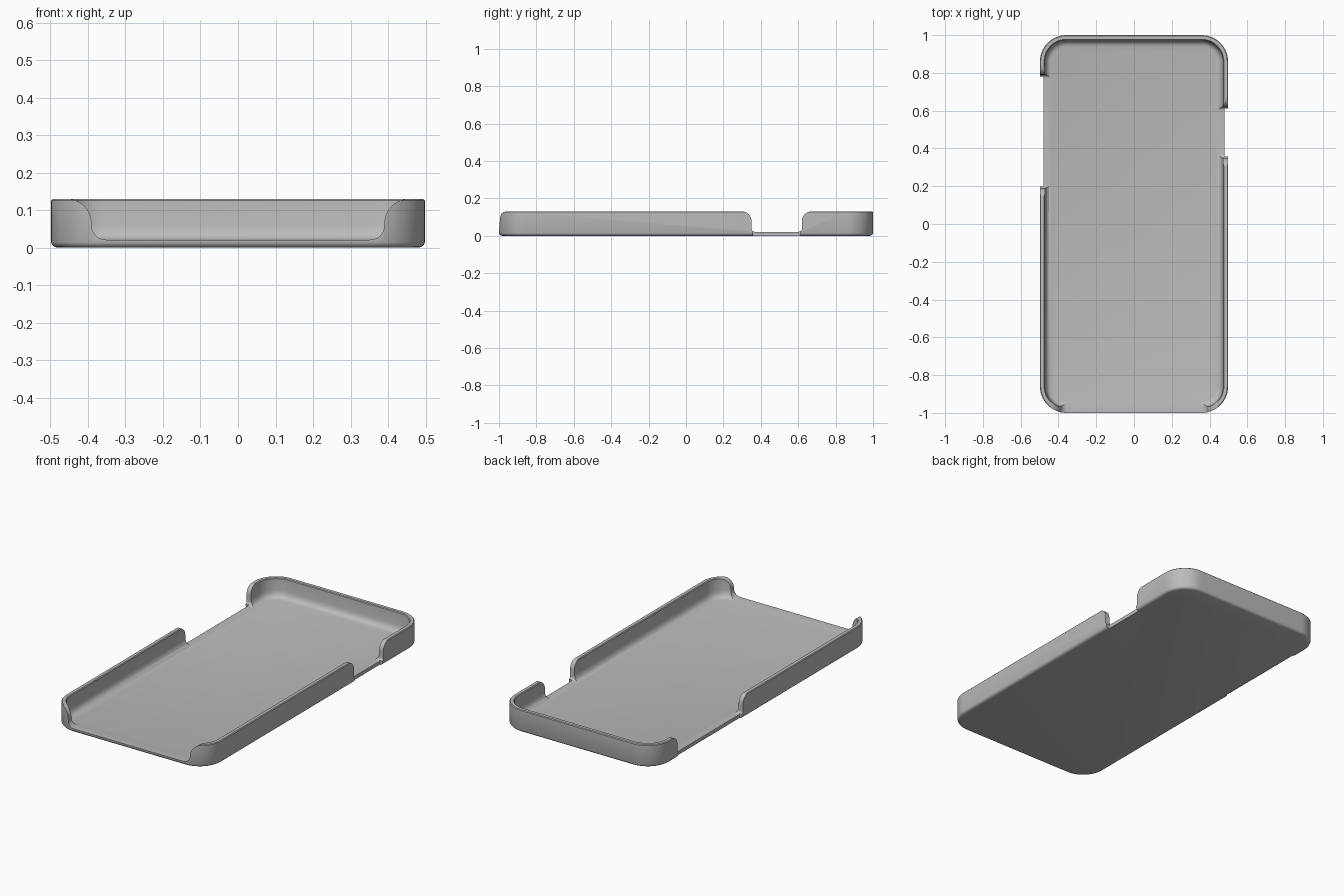
import bpy, bmesh, math
from mathutils import Vector

cube = bpy.data.objects.get("Cube")
if cube:
    bpy.data.objects.remove(cube, do_unlink=True)

HALF_W, HALF_L, HEIGHT, FLOOR, RADIUS = 0.498, 1.0, 0.13, 0.02, 0.14

grey = bpy.data.materials.new("case grey")
grey.use_nodes = True
grey.diffuse_color = (0.5, 0.5, 0.5, 1)
grey.node_tree.nodes["Principled BSDF"].inputs["Base Color"].default_value = (0.5, 0.5, 0.5, 1)


def make_object(name, bm):
    bmesh.ops.recalc_face_normals(bm, faces=bm.faces)
    mesh = bpy.data.meshes.new(name)
    bm.to_mesh(mesh)
    bm.free()
    obj = bpy.data.objects.new(name, mesh)
    mesh.materials.append(grey)
    bpy.context.collection.objects.link(obj)
    return obj


def arc(cx, cz, r, start, end, steps=10):
    angles = [math.radians(start + (end - start) * i / steps) for i in range(steps + 1)]
    return [(cx + r * math.cos(a), cz + r * math.sin(a)) for a in angles]


def rounded_rect(inset):
    r, x, y = RADIUS - inset, HALF_W - RADIUS, HALF_L - RADIUS
    corners = [(x, y, 0), (-x, y, 90), (-x, -y, 180), (x, -y, 270)]
    return [p for cx, cy, a in corners for p in arc(cx, cy, r, a, a + 90, 14)]


def tray():
    # Wall section as (inset, height), from the underside over the rim to the floor
    section = [(0.016, 0), (0.009, 0.002), (0.003, 0.007), (0, 0.014),
               (0, HEIGHT - 0.004), (0.004, HEIGHT), (0.022, HEIGHT), (0.026, HEIGHT - 0.004),
               (0.028, 0.06), (0.031, 0.043), (0.038, 0.03), (0.048, 0.023), (0.06, FLOOR)]
    bm = bmesh.new()
    rings = [[bm.verts.new((x, y, z)) for x, y in rounded_rect(inset)] for inset, z in section]
    for low, high in zip(rings, rings[1:]):
        for i in range(len(low)):
            j = (i + 1) % len(low)
            bm.faces.new((low[i], low[j], high[j], high[i]))
    bm.faces.new(rings[0])
    bm.faces.new(rings[-1])
    return make_object("phone_case", bm)


def notch_profile(a, b, flare, fillet):
    # Flared mouth, straight sides and filleted bottom corners
    base, top = FLOOR + 0.001, HEIGHT + 0.05
    right = arc(b - fillet, base + fillet, fillet, -90, 0)
    right += arc(b + flare, HEIGHT - flare, flare, 180, 90) + [(b + flare, top)]
    return right + [(a + b - u, z) for u, z in reversed(right)]


def prism(name, profile, place, start, end):
    bm = bmesh.new()
    face = bm.faces.new([bm.verts.new(place(u, z, start)) for u, z in profile])
    moved = bmesh.ops.extrude_face_region(bm, geom=[face])["geom"]
    shift = Vector(place(0, 0, end)) - Vector(place(0, 0, start))
    bmesh.ops.translate(bm, verts=[v for v in moved if isinstance(v, bmesh.types.BMVert)], vec=shift)
    obj = make_object(name, bm)
    obj.hide_render = True
    return obj


def along_y(u, z, depth):
    return (depth, u, z)


def along_x(u, z, depth):
    return (u, depth, z)


case = tray()

# Front opening
cutters = [prism("front_opening", notch_profile(-0.39, 0.39, 0.066, 0.038), along_x, -1.1, -0.86)]

# Side openings, with the floor edge trimmed back between the walls
for side, name, a, b in ((1, "left", 0.35, 0.62), (-1, "right", 0.19, 0.79)):
    cutters.append(prism(name + "_opening", notch_profile(a, b, 0.05, 0.02),
                         along_y, side * 0.42, side * 0.6))
    a, b = a + 0.008, b - 0.008
    trim = [(a, -0.05), (b, -0.05), (b, 0.03), (a, 0.03)]
    cutters.append(prism(name + "_floor_trim", trim, along_y, side * 0.48, side * 0.6))

bpy.ops.object.select_all(action="DESELECT")
case.select_set(True)
bpy.context.view_layer.objects.active = case
for cutter in cutters:
    mod = case.modifiers.new(cutter.name, "BOOLEAN")
    mod.operation, mod.solver, mod.object = "DIFFERENCE", "EXACT", cutter
    bpy.ops.object.modifier_apply(modifier=mod.name)
    bpy.data.objects.remove(cutter, do_unlink=True)

bpy.ops.object.shade_smooth_by_angle(angle=math.radians(35))
